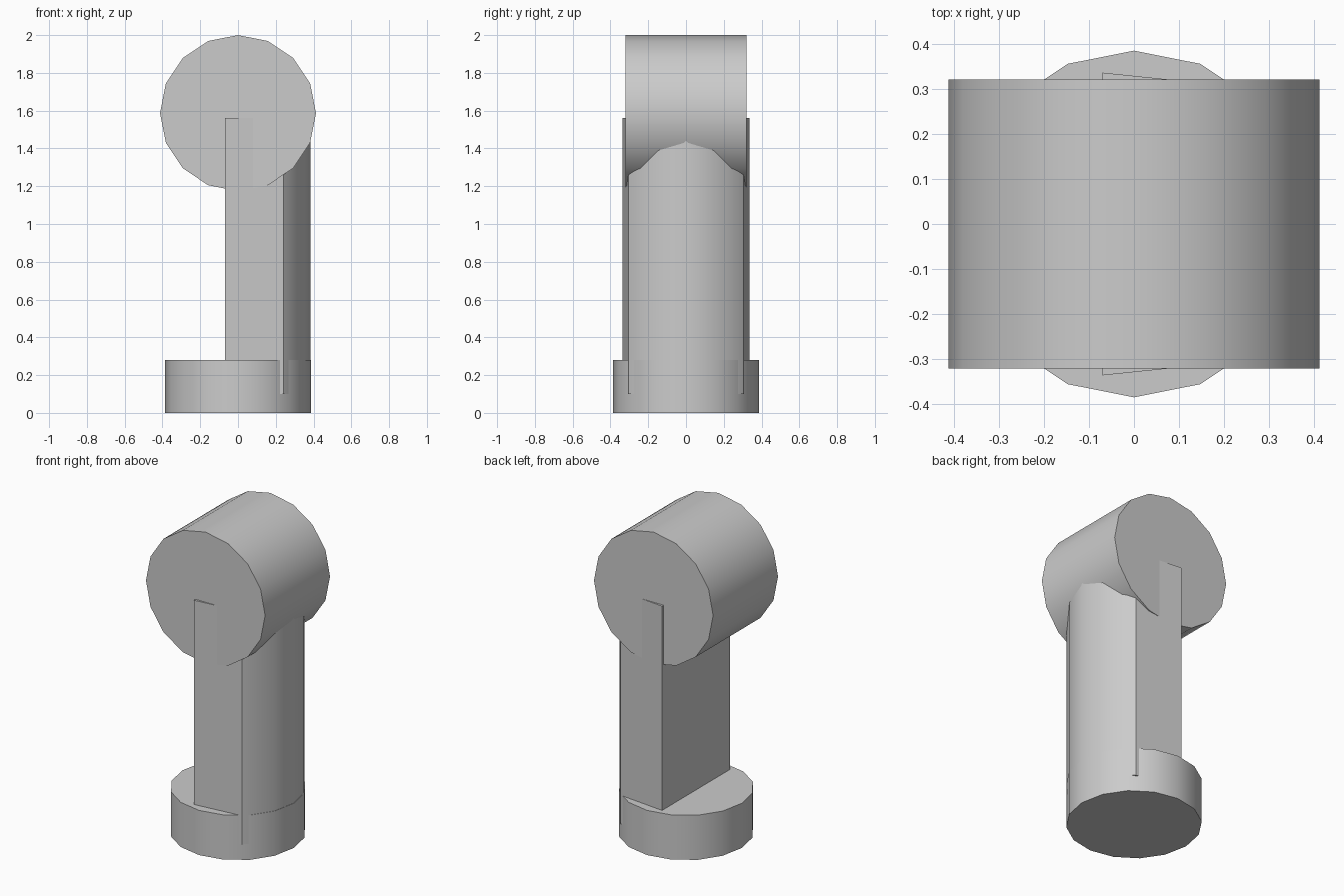
import bpy, bmesh, math

cube = bpy.data.objects.get("Cube")
if cube:
    bpy.data.objects.remove(cube, do_unlink=True)

# Single plain grey for every part
grey = bpy.data.materials.new("plain grey")
grey.use_nodes = True
colour = (0.6, 0.6, 0.6, 1)
grey.diffuse_color = colour
grey.node_tree.nodes["Principled BSDF"].inputs["Base Color"].default_value = colour


def finish(obj, name):
    obj.name = name
    obj.data.materials.append(grey)
    bpy.ops.object.select_all(action='DESELECT')
    obj.select_set(True)
    bpy.context.view_layer.objects.active = obj
    bpy.ops.object.shade_smooth_by_angle(angle=math.radians(30))


def cylinder(name, radius, depth, location, rotation=(0, 0, 0)):
    bpy.ops.mesh.primitive_cylinder_add(vertices=16, radius=radius, depth=depth,
                                        location=location, rotation=rotation)
    finish(bpy.context.object, name)


def prism(name, outline, bottom, top):
    mesh = bpy.data.meshes.new(name)
    bm = bmesh.new()
    face = bm.faces.new([bm.verts.new((x, y, bottom)) for x, y in outline])
    result = bmesh.ops.extrude_face_region(bm, geom=[face])
    verts = [v for v in result["geom"] if isinstance(v, bmesh.types.BMVert)]
    bmesh.ops.translate(bm, verts=verts, vec=(0, 0, top - bottom))
    bmesh.ops.recalc_face_normals(bm, faces=bm.faces)
    bm.to_mesh(mesh)
    bm.free()
    obj = bpy.data.objects.new(name, mesh)
    bpy.context.collection.objects.link(obj)
    finish(obj, name)


# Round foot and horizontal drum
cylinder("base", 0.386, 0.28, (0, 0, 0.14))
cylinder("drum", 0.413, 0.643, (0, 0, 1.587), (math.pi / 2, 0, 0))

# Column: flat back, tapered sides, rounded outer side
half = [(-0.07, 0.337), (0.24, 0.305), (0.272, 0.272), (0.355, 0.147)]
outline = half + [(0.384, 0)] + [(x, -y) for x, y in reversed(half)]
prism("column", outline, 0.1, 1.56)
